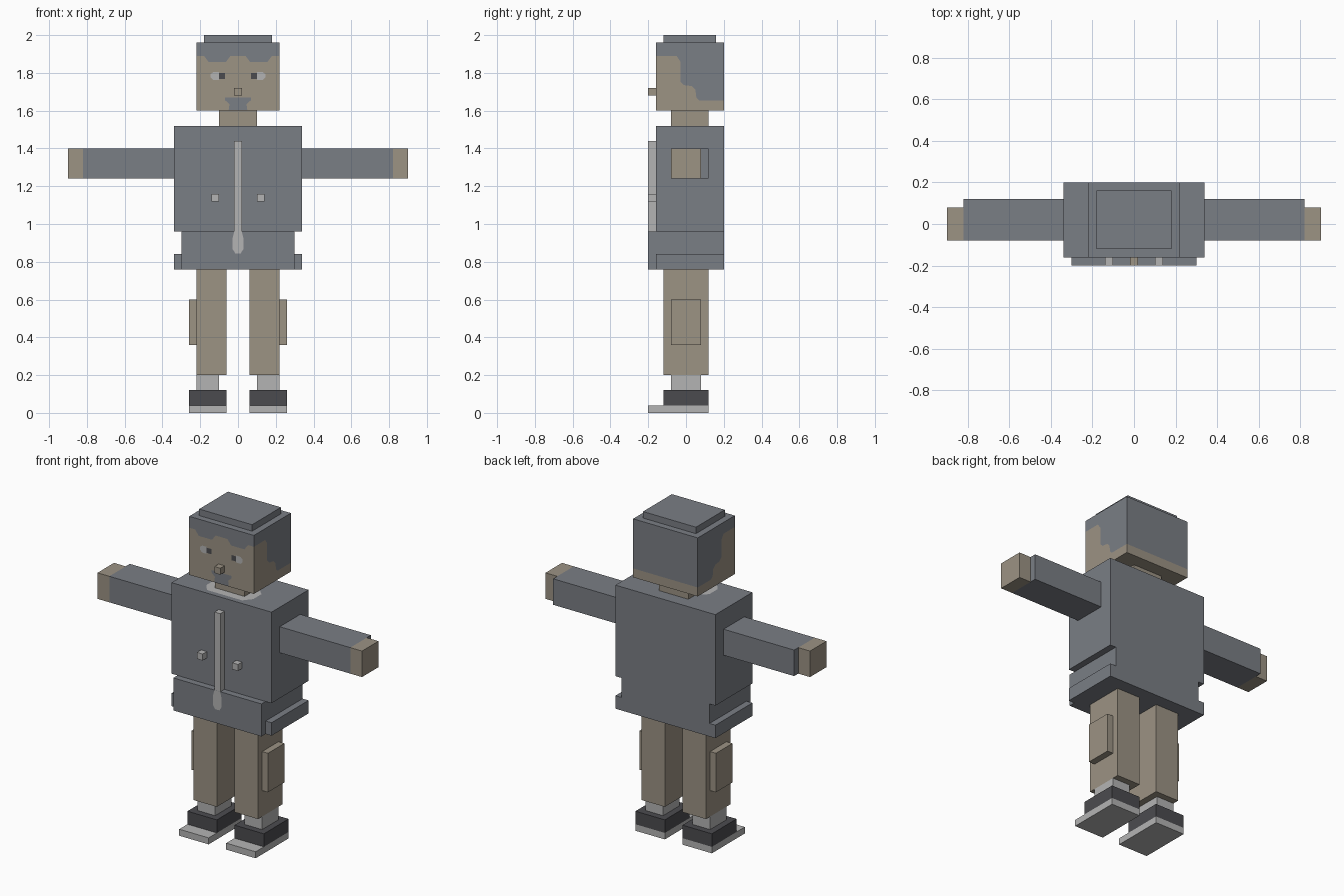
import bpy
import bmesh

cube = bpy.data.objects.get("Cube")
if cube:
    bpy.data.objects.remove(cube, do_unlink=True)


def make_material(name, rgb):
    linear = [((c / 255 + 0.055) / 1.055) ** 2.4 for c in rgb] + [1]
    m = bpy.data.materials.new(name)
    m.use_nodes = True
    m.diffuse_color = linear
    m.node_tree.nodes["Principled BSDF"].inputs["Base Color"].default_value = linear
    return m


GREY = make_material("slate grey", (122, 126, 133))
TAN = make_material("tan", (156, 147, 132))
LIGHT = make_material("light grey", (180, 180, 180))
DARK = make_material("charcoal", (75, 75, 79))


def finish(name, bm, *mats):
    mesh = bpy.data.meshes.new(name)
    bm.to_mesh(mesh)
    bm.free()
    for m in mats:
        mesh.materials.append(m)
    obj = bpy.data.objects.new(name, mesh)
    bpy.context.collection.objects.link(obj)
    return obj


def box(name, mat, x, y, z):
    """Box from (min, max) ranges on each axis."""
    bm = bmesh.new()
    bmesh.ops.create_cube(bm, size=1)
    for v in bm.verts:
        for i, (lo, hi) in enumerate((x, y, z)):
            v.co[i] = hi if v.co[i] > 0 else lo
    finish(name, bm, mat)


def pair(name, mat, x, y, z):
    """Matching boxes on the left (+x) and right (-x)."""
    box("left_" + name, mat, x, y, z)
    box("right_" + name, mat, (-x[1], -x[0]), y, z)


def plate(name, mat, points):
    """Flat painted detail."""
    bm = bmesh.new()
    bm.faces.new([bm.verts.new(p) for p in points])
    finish(name, bm, mat)


# Feet and legs
pair("sole", LIGHT, (0.06, 0.26), (-0.20, 0.12), (0, 0.04))
pair("shoe", DARK, (0.06, 0.26), (-0.12, 0.12), (0.04, 0.12))
pair("ankle", LIGHT, (0.10, 0.22), (-0.08, 0.08), (0.12, 0.20))
pair("leg", TAN, (0.06, 0.22), (-0.12, 0.12), (0.20, 0.76))
pair("leg_pocket", TAN, (0.22, 0.26), (-0.08, 0.08), (0.36, 0.60))

# Jacket
box("jacket_hem", GREY, (-0.30, 0.30), (-0.20, 0.20), (0.76, 0.96))
pair("hem_flap", GREY, (0.30, 0.34), (-0.16, 0.20), (0.76, 0.84))
box("torso", GREY, (-0.34, 0.34), (-0.16, 0.20), (0.96, 1.52))
box("zip", LIGHT, (-0.02, 0.02), (-0.20, -0.16), (0.96, 1.44))
pair("button", LIGHT, (0.10, 0.14), (-0.20, -0.16), (1.12, 1.16))

# Zip pull painted on the hem
pull = [(0.02, 0.96), (0.03, 0.92), (0.03, 0.87), (0.015, 0.845)]
pull += [(-x, z) for x, z in reversed(pull)]
plate("zip_pull", LIGHT, [(x, -0.202, z) for x, z in reversed(pull)])

# Shirt collar painted around the front of the neck
collar = [(0.12, -0.13), (0.16, -0.08), (0.16, 0.0), (0.12, 0.04)]
collar += [(-x, y) for x, y in reversed(collar)]
plate("shirt_collar", LIGHT, [(x, y, 1.522) for x, y in collar])

# Arms and hands
pair("sleeve", GREY, (0.34, 0.82), (-0.08, 0.12), (1.24, 1.40))
pair("hand", TAN, (0.82, 0.90), (-0.08, 0.08), (1.24, 1.40))

# Neck, cap and nose
box("neck", TAN, (-0.10, 0.10), (-0.08, 0.12), (1.52, 1.60))
box("hair_top", GREY, (-0.18, 0.18), (-0.12, 0.16), (1.96, 2.0))
box("nose", TAN, (-0.02, 0.02), (-0.20, -0.16), (1.68, 1.72))


# Head: each side is split along the hairline into hair and skin
def build_head():
    w, front, back, low, top = 0.22, -0.16, 0.20, 1.60, 1.96
    bm = bmesh.new()

    def face(points, index):
        f = bm.faces.new([bm.verts.new(p) for p in points])
        f.material_index = index

    fringe = [(0.22, 1.89), (0.18, 1.89), (0.155, 1.857), (0.065, 1.857), (0.04, 1.89)]
    fringe = [(-x, z) for x, z in fringe] + fringe[::-1]
    line = [(x, front, z) for x, z in fringe]
    face(line + [(w, front, top), (-w, front, top)], 0)

    # Beard notch at the bottom of the face
    beard = [(0.05, low), (0.045, 1.635), (0.068, 1.655), (0.068, 1.67)]
    beard += [(-x, z) for x, z in reversed(beard)]
    chin = [(x, front, z) for x, z in beard]
    face(chin, 0)
    face(line[::-1] + [(-w, front, low)] + chin[::-1] + [(w, front, low)], 1)

    side = [(front, 1.89), (-0.05, 1.89), (-0.03, 1.86), (-0.03, 1.755), (-0.01, 1.735),
            (0.03, 1.73), (0.05, 1.71), (0.055, 1.67), (0.07, 1.655), (back, 1.655)]
    for x in (-w, w):
        line = [(x, y, z) for y, z in side]
        face(line + [(x, back, top), (x, front, top)], 0)
        face(line + [(x, back, low), (x, front, low)], 1)

    for index, z0, z1 in ((1, low, 1.655), (0, 1.655, top)):
        face([(w, back, z0), (-w, back, z0), (-w, back, z1), (w, back, z1)], index)
    for index, z in ((0, top), (1, low)):
        face([(-w, front, z), (w, front, z), (w, back, z), (-w, back, z)], index)

    bmesh.ops.remove_doubles(bm, verts=bm.verts, dist=0.0005)
    bmesh.ops.recalc_face_normals(bm, faces=bm.faces)
    finish("head", bm, GREY, TAN)


build_head()

# Painted eyes
white = [(0.10, 1.762), (0.13, 1.762), (0.145, 1.775), (0.145, 1.793), (0.13, 1.805), (0.10, 1.805)]
pupil = [(0.068, 1.768), (0.10, 1.768), (0.10, 1.80), (0.068, 1.80)]
for name, mat, shape in (("eye_white", LIGHT, white), ("pupil", DARK, pupil)):
    plate("left_" + name, mat, [(x, -0.162, z) for x, z in shape])
    plate("right_" + name, mat, [(-x, -0.162, z) for x, z in reversed(shape)])
